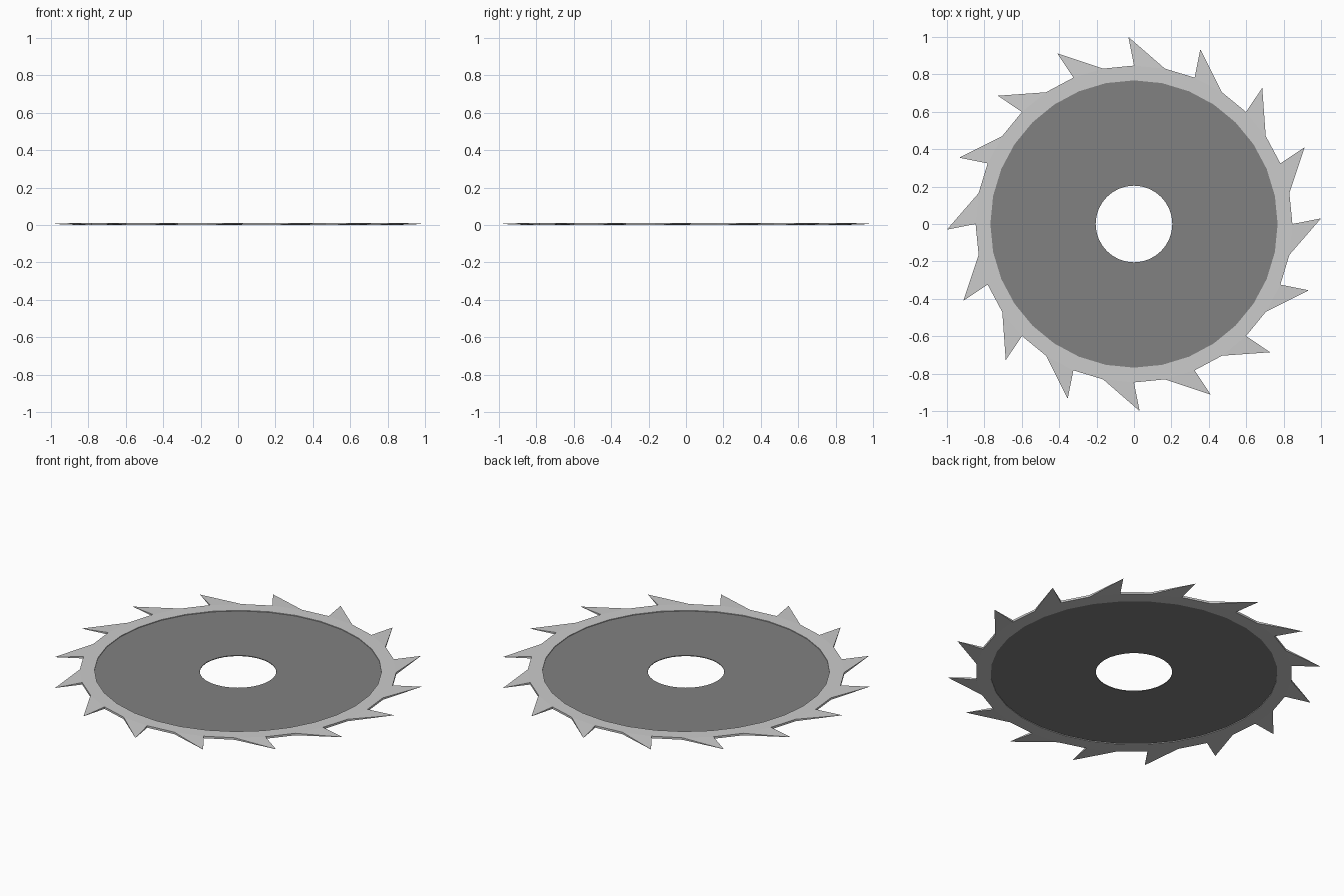
import bpy, bmesh
from math import pi, sin, cos, atan2, hypot

if "Cube" in bpy.data.objects:
    bpy.data.objects.remove(bpy.data.objects["Cube"])

N = 32                     # segments around; every second one carries a tooth
H = 0.012                  # rim thickness
R_RIM, R_DISC, R_HOLE = 0.847, 0.768, 0.205


def ring(bm, r, z):
    # angles run clockwise from +y so that index 0 sits at the top tooth
    return [bm.verts.new((r * sin(2 * pi * i / N), r * cos(2 * pi * i / N), z))
            for i in range(N)]


def bridge(bm, a, b, skip=lambda i: False):
    for i in range(N):
        if not skip(i):
            j = (i + 1) % N
            bm.faces.new((a[i], a[j], b[j], b[i]))


def finish(bm, name):
    bmesh.ops.recalc_face_normals(bm, faces=bm.faces)
    mesh = bpy.data.meshes.new(name)
    bm.to_mesh(mesh)
    bm.free()
    obj = bpy.data.objects.new(name, mesh)
    bpy.context.collection.objects.link(obj)
    return obj


# toothed rim: flat ring with swept teeth tapering to a point
bm = bmesh.new()
out_b, out_t = ring(bm, R_RIM, 0), ring(bm, R_RIM, H)
in_b, in_t = ring(bm, R_DISC, 0), ring(bm, R_DISC, H)
bridge(bm, out_t, in_t)
bridge(bm, out_b, in_b)
bridge(bm, in_b, in_t)
bridge(bm, out_b, out_t, skip=lambda i: i % 2 == 0)
tip_r, tip_a = hypot(0.03, 1.0), atan2(-0.03, 1.0)
for i in range(0, N, 2):
    a = tip_a + 2 * pi * i / N
    tip = bm.verts.new((tip_r * sin(a), tip_r * cos(a), H / 2))
    base = [out_b[i], out_b[i + 1], out_t[i + 1], out_t[i]]
    for k in range(4):
        bm.faces.new((base[k], base[(k + 1) % 4], tip))
finish(bm, "toothed_rim")

# recessed blade disc with arbor hole
bm = bmesh.new()
ob, ot = ring(bm, R_DISC, 0.004), ring(bm, R_DISC, 0.008)
hb, ht = ring(bm, R_HOLE, 0.004), ring(bm, R_HOLE, 0.008)
bridge(bm, ot, ht)
bridge(bm, ob, hb)
bridge(bm, hb, ht)
bridge(bm, ob, ot)
disc = finish(bm, "blade_disc")
mat = bpy.data.materials.new("dark_steel")
mat.diffuse_color = (0.22, 0.22, 0.22, 1)
mat.use_nodes = True
mat.node_tree.nodes["Principled BSDF"].inputs["Base Color"].default_value = mat.diffuse_color
disc.data.materials.append(mat)
